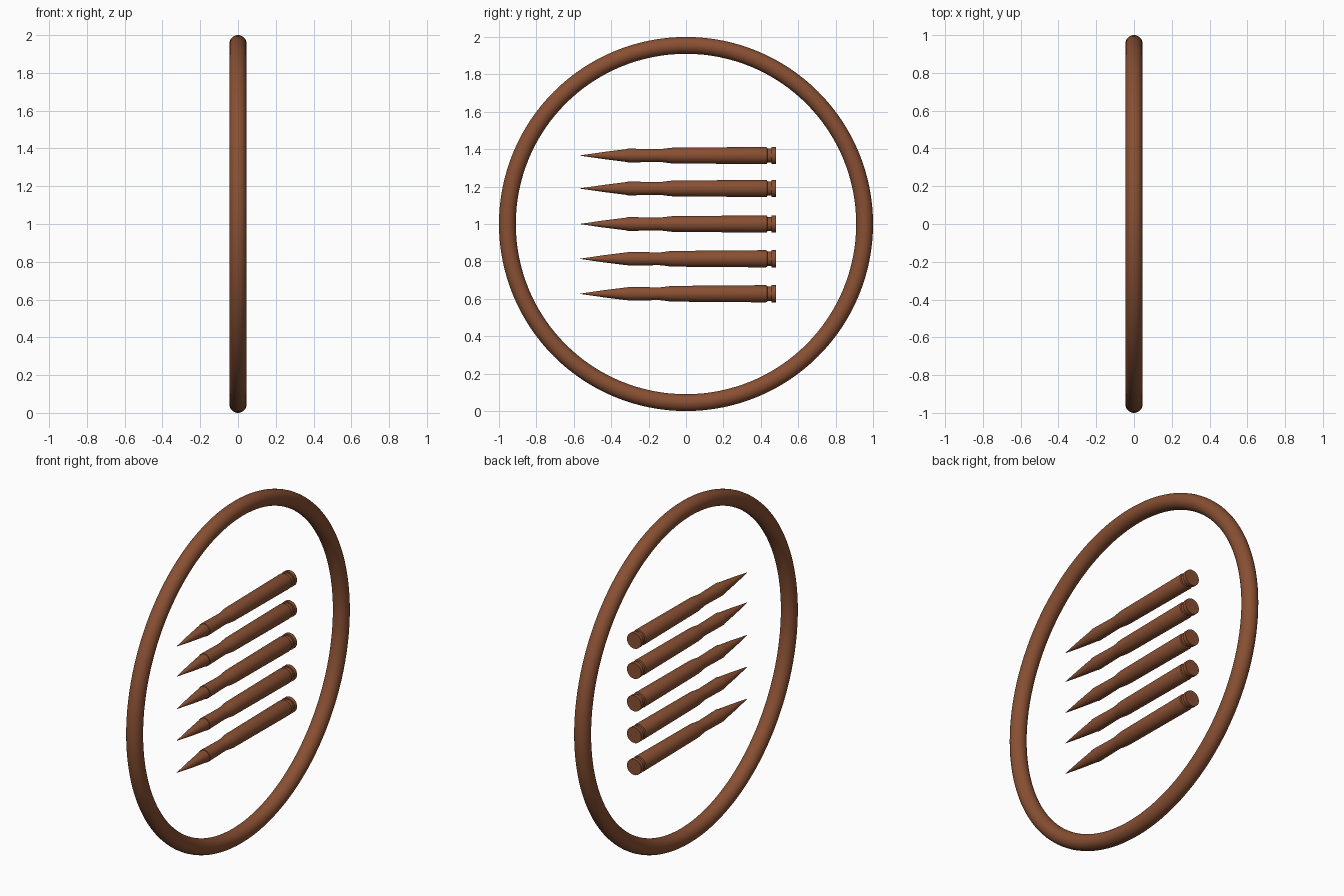
import bpy, math

if "Cube" in bpy.data.objects:
    bpy.data.objects.remove(bpy.data.objects["Cube"])

mat = bpy.data.materials.new("brown")
mat.diffuse_color = (0.25, 0.08, 0.033, 1)
mat.use_nodes = True
mat.node_tree.nodes["Principled BSDF"].inputs["Base Color"].default_value = mat.diffuse_color


def finish(obj, name):
    obj.name = name
    obj.data.materials.append(mat)
    bpy.ops.object.select_all(action='DESELECT')
    obj.select_set(True)
    bpy.context.view_layer.objects.active = obj
    bpy.ops.object.shade_smooth_by_angle(angle=math.radians(30))


def lathe_y(name, profile, z, n=32):
    """Revolve (y, radius) points around a line parallel to y at height z."""
    verts, faces = [(0, profile[0][0] - 0.002, z)], []
    for y, r in profile:
        for i in range(n):
            a = 2 * math.pi * i / n
            verts.append((r * math.cos(a), y, z + r * math.sin(a)))
    for i in range(n):
        j = (i + 1) % n
        faces.append((0, 1 + i, 1 + j))
        for k in range(len(profile) - 1):
            a, b = 1 + k * n, 1 + (k + 1) * n
            faces.append((a + i, b + i, b + j, a + j))
    last = 1 + (len(profile) - 1) * n
    faces.append(tuple(last + i for i in reversed(range(n))))
    mesh = bpy.data.meshes.new(name)
    mesh.from_pydata(verts, [], faces)
    mesh.update()
    obj = bpy.data.objects.new(name, mesh)
    bpy.context.collection.objects.link(obj)
    finish(obj, name)


# Outer ring, standing in the yz plane
bpy.ops.mesh.primitive_torus_add(major_segments=128, minor_segments=32,
                                 major_radius=0.955, minor_radius=0.045,
                                 location=(0, 0, 1),
                                 rotation=(0, math.pi / 2, 0))
finish(bpy.context.object, "ring")

# Cartridge outline: pointed tip, neck, shoulder, body, groove, rim
profile = [(-0.564, 0.001), (-0.44, 0.019), (-0.32, 0.034), (-0.312, 0.034),
           (-0.312, 0.037), (-0.30, 0.037), (-0.15, 0.034), (-0.13, 0.035),
           (-0.085, 0.041), (-0.07, 0.042), (0.425, 0.046), (0.433, 0.044),
           (0.436, 0.038), (0.458, 0.038), (0.458, 0.046), (0.48, 0.046)]
for i, z in enumerate((0.627, 0.814, 1.0, 1.19, 1.366)):
    lathe_y(f"cartridge_{i + 1}", profile, z)
